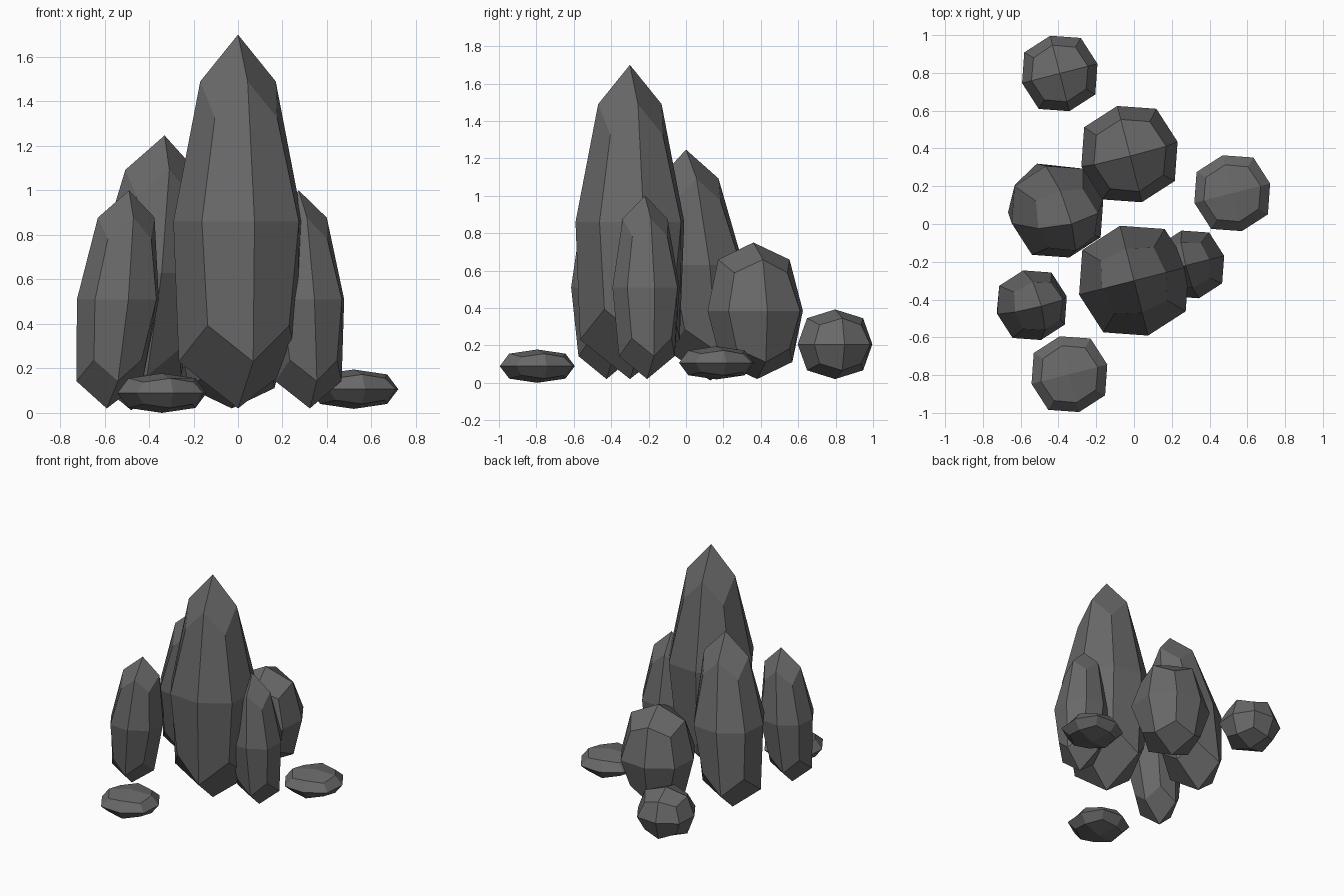
import bpy, bmesh
from mathutils import Matrix

if "Cube" in bpy.data.objects:
    bpy.data.objects.remove(bpy.data.objects["Cube"])

stone = bpy.data.materials.new("dark grey stone")
stone.diffuse_color = (0.14, 0.14, 0.14, 1.0)
stone.use_nodes = True
stone.node_tree.nodes["Principled BSDF"].inputs["Base Color"].default_value = stone.diffuse_color

# every rock is turned by the same small angle
TURN = Matrix.Rotation(0.25, 3, 'Z')


def rock(name, foot, tip, foot_half, tip_half):
    """Tapered, leaning box rounded once into a faceted boulder."""
    bm = bmesh.new()
    bmesh.ops.create_cube(bm, size=2)
    for v in bm.verts:
        end, half = (tip, tip_half) if v.co.z > 0 else (foot, foot_half)
        p = TURN @ v.co
        v.co = (end[0] + p.x * half, end[1] + p.y * half, end[2])
    mesh = bpy.data.meshes.new(name)
    bm.to_mesh(mesh)
    bm.free()
    mesh.materials.append(stone)
    ob = bpy.data.objects.new(name, mesh)
    bpy.context.collection.objects.link(ob)
    mod = ob.modifiers.new("facets", 'SUBSURF')
    mod.levels = mod.render_levels = 1
    mod.use_limit_surface = False
    return ob


# tall spires
rock("main_spire", (0, -0.3, 0.02), (0, -0.3, 1.7), 0.4, 0.2)
rock("rear_spire", (-0.48, 0.13, 0.012), (-0.33, 0.0, 1.247), 0.3, 0.2)
rock("left_spire", (-0.59, -0.425, 0.02), (-0.49, -0.435, 1.0), 0.212, 0.168)
rock("right_spire", (0.323, -0.208, 0.02), (0.273, -0.22, 1.0), 0.215, 0.155)
# rounded boulders
rock("back_boulder", (-0.028, 0.38, 0.02), (-0.02, 0.36, 0.75), 0.263, 0.263)
rock("small_boulder", (-0.393, 0.797, 0.02), (-0.393, 0.797, 0.392), 0.206, 0.206)
# flat stones
rock("front_flat_stone", (-0.342, -0.795, 0.0), (-0.342, -0.795, 0.178), 0.207, 0.207)
rock("right_flat_stone", (0.52, 0.163, 0.018), (0.52, 0.163, 0.195), 0.207, 0.207)
